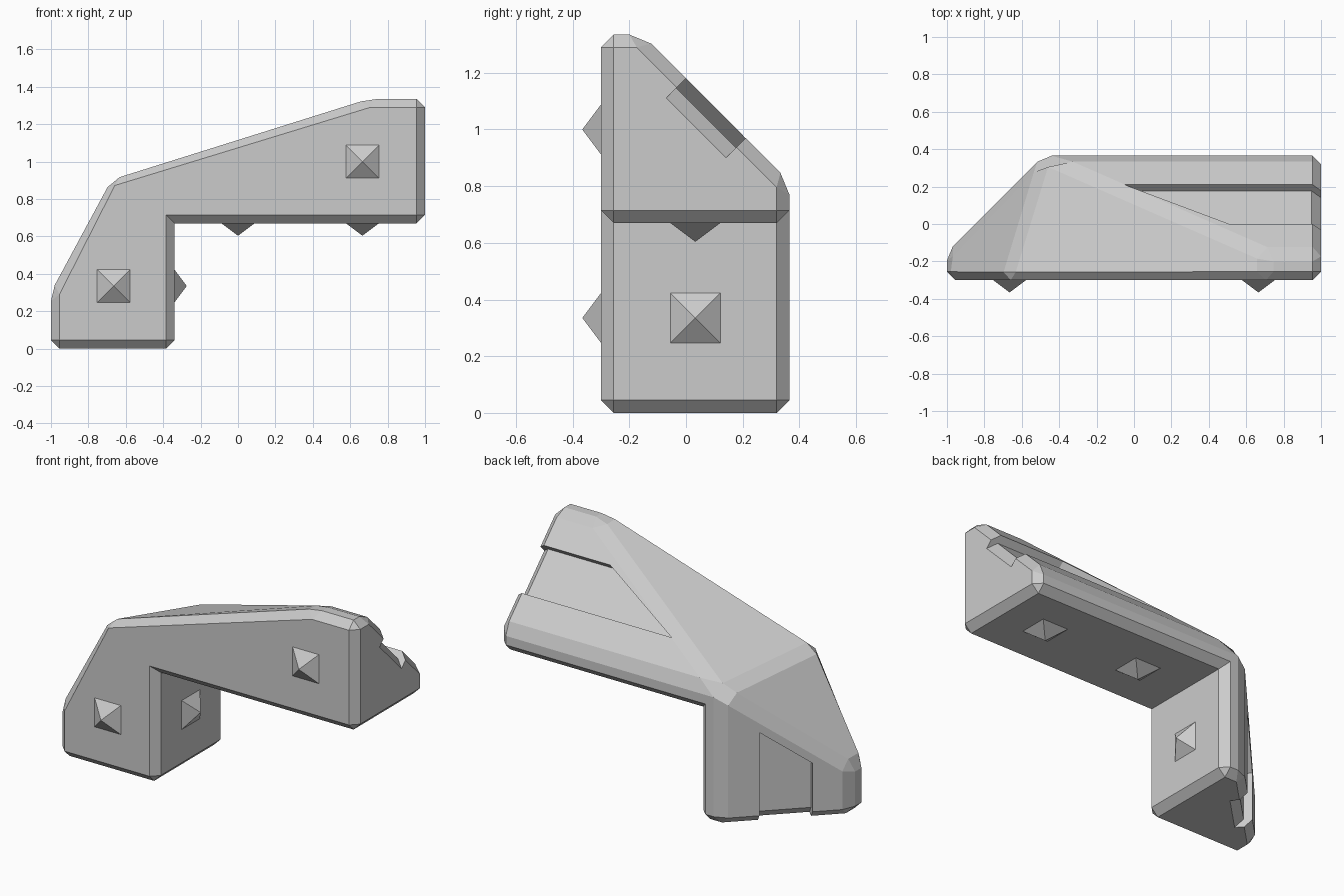
import bpy, bmesh, math
from mathutils import Vector

if "Cube" in bpy.data.objects:
    bpy.data.objects.remove(bpy.data.objects["Cube"])


def make_object(name, bm):
    bmesh.ops.recalc_face_normals(bm, faces=bm.faces[:])
    mesh = bpy.data.meshes.new(name)
    bm.to_mesh(mesh)
    bm.free()
    ob = bpy.data.objects.new(name, mesh)
    bpy.context.collection.objects.link(ob)
    return ob


# L-shaped bracket body: front outline, then the sloped back corners
YF, YB = -0.3, 0.365
front = [(-1, 0), (-1, .3), (-.69, .91), (.7, 1.335), (1, 1.335),
         (1, .67), (-.34, .67), (-.34, 0)]
points = [(x, YF, z) for x, z in front] + [
    (-1, -.15, 0), (-1, -.15, .3), (-.485, YB, .815), (.7, -.155, 1.335),
    (1, -.155, 1.335), (1, YB, .815), (1, YB, .67), (-.34, YB, .67),
    (-.34, YB, 0), (-.485, YB, 0)]
faces = [range(8), (0, 1, 9, 8), (1, 2, 10, 9), (2, 3, 11, 10), (3, 4, 12, 11),
         (4, 5, 14, 13, 12), (5, 6, 15, 14), (6, 7, 16, 15), (7, 0, 8, 17, 16),
         (8, 9, 10, 17), (10, 11, 12, 13), (17, 10, 13, 14, 15, 16)]
bm = bmesh.new()
verts = [bm.verts.new(p) for p in points]
for f in faces:
    bm.faces.new([verts[i] for i in f])
bmesh.ops.recalc_face_normals(bm, faces=bm.faces[:])

# Chamfer every edge except the inside corner
inside = {verts[6], verts[15]}
edges = [e for e in bm.edges if set(e.verts) != inside]
bmesh.ops.bevel(bm, geom=edges, offset=.045, offset_type='OFFSET', segments=1,
                profile=.5, affect='EDGES', clamp_overlap=False)
body = make_object("bracket_body", bm)


def cut_groove(name, surface, normal, stations):
    """Each station holds the position at y=0, at y=.21, and the depth."""
    bm = bmesh.new()
    rings = []
    for a0, a1, depth in stations:
        n = Vector(normal).normalized()
        lo, hi = Vector(surface(a0, 0)), Vector(surface(a1, .21))
        rings.append([bm.verts.new(p) for p in
                      (lo + n * .1, hi + n * .1, hi - n * depth, lo - n * depth)])
    for r, s in zip(rings, rings[1:]):
        for i in range(4):
            j = (i + 1) % 4
            bm.faces.new((r[i], r[j], s[j], s[i]))
    bm.faces.new(rings[0])
    bm.faces.new(rings[-1][::-1])
    cutter = make_object(name, bm)
    cutter.hide_render = True
    mod = body.modifiers.new(name, 'BOOLEAN')
    mod.operation, mod.solver, mod.object = 'DIFFERENCE', 'EXACT', cutter
    bpy.context.view_layer.objects.active = body
    bpy.ops.object.modifier_apply(modifier=name)
    bpy.data.objects.remove(cutter)


# Grooves on the two slopes: slanted inner end, chamfered outer end
cut_groove("arm_groove", lambda a, y: (a, y, 1.18 - y), (0, 1, 1),
           [(.51, -.05, .048), (.95, .95, .048), (1.05, 1.05, .148)])
cut_groove("leg_groove", lambda a, y: (y - .85, y, a), (-1, 1, 0),
           [(.34, .55, .048), (.05, .05, .048), (-.05, -.05, .148)])


# Pyramid studs
def stud(name, base, direction):
    bm = bmesh.new()
    bmesh.ops.create_cone(bm, cap_ends=True, segments=4, radius1=.088 * math.sqrt(2),
                          radius2=0, depth=.066)
    bmesh.ops.remove_doubles(bm, verts=bm.verts[:], dist=1e-5)
    d = Vector(direction)
    turn = d.to_track_quat('Z', 'Y').to_matrix()
    for v in bm.verts:
        x, y, z = v.co
        c = math.sqrt(.5)
        v.co = turn @ Vector(((x - y) * c, (x + y) * c, z + .033)) + Vector(base)
    make_object(name, bm)


for i, (base, d) in enumerate([
        ((-.665, YF, .335), (0, -1, 0)), ((.665, YF, 1.0), (0, -1, 0)),
        ((0, .033, .67), (0, 0, -1)), ((.665, .033, .67), (0, 0, -1)),
        ((-.34, .033, .335), (1, 0, 0))]):
    stud(f"stud_{i + 1}", base, d)
